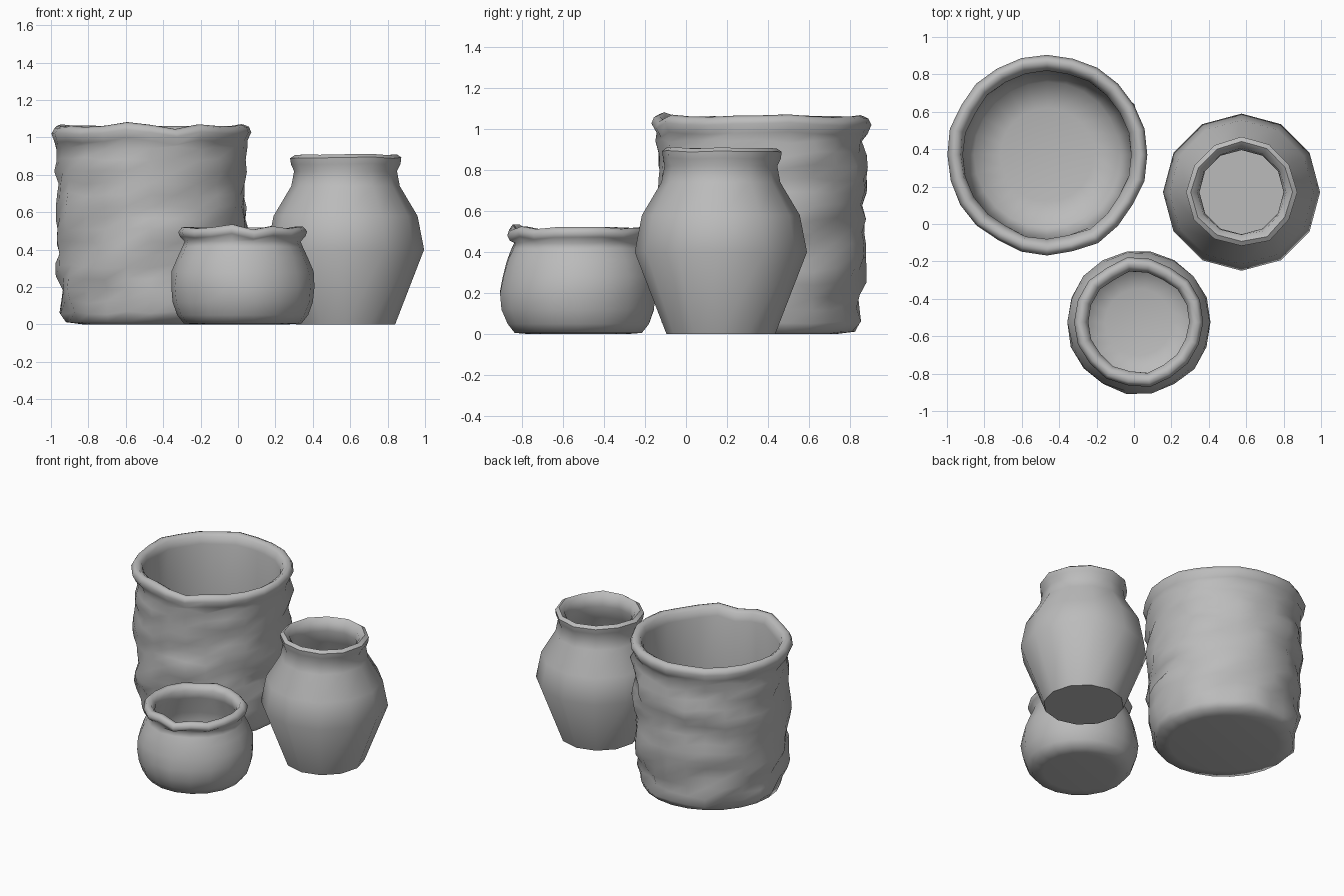
import bpy, bmesh, math
from mathutils import Vector, noise

if "Cube" in bpy.data.objects:
    bpy.data.objects.remove(bpy.data.objects["Cube"])

clay = bpy.data.materials.new("grey_clay")
clay.use_nodes = True
GREY = (0.5, 0.5, 0.5, 1)
clay.diffuse_color = GREY
clay.node_tree.nodes["Principled BSDF"].inputs["Base Color"].default_value = GREY


def lathe(name, centre, profile, sides, bump=0.0, wobble=0.0, angle=60, rim_z=9.0, phase=0.0):
    """Turn a closed-bottom profile (outer foot up, over the lip, down to the inner floor)."""
    bm = bmesh.new()
    top = max(z for r, z in profile)
    lip = max(range(len(profile)), key=lambda i: profile[i][1])
    rings = []
    for i, (r, z) in enumerate(profile):
        ring = []
        for s in range(sides):
            a = phase + math.tau * s / sides
            d = Vector((math.cos(a), math.sin(a), 0))
            rr, zz = r, z
            # hand-worked lumps on the outer wall, uneven height on the lip
            if i < lip and 0.05 < z < rim_z:
                rr += bump * noise.noise(Vector((d.x * 3, d.y * 3, z * 9)))
                zz += bump * 0.5 * noise.noise(Vector((d.x * 4, d.y * 4, z * 5 + 7)))
            if z >= rim_z:
                zz += wobble * (noise.noise(d * 2.2) - 0.2)
                rr += wobble * 0.6 * noise.noise(d * 3 + Vector((5, 2, z * 4)))
            ring.append(bm.verts.new((d.x * rr, d.y * rr, zz)))
        rings.append(ring)
    for lo, hi in zip(rings, rings[1:]):
        for s in range(sides):
            t = (s + 1) % sides
            bm.faces.new((lo[s], lo[t], hi[t], hi[s]))
    bm.faces.new(rings[0][::-1])
    bm.faces.new(rings[-1])
    bmesh.ops.recalc_face_normals(bm, faces=bm.faces)
    mesh = bpy.data.meshes.new(name)
    bm.to_mesh(mesh)
    bm.free()
    mesh.materials.append(clay)
    ob = bpy.data.objects.new(name, mesh)
    ob.location = (*centre, 0)
    bpy.context.collection.objects.link(ob)
    bpy.ops.object.select_all(action='DESELECT')
    ob.select_set(True)
    bpy.context.view_layer.objects.active = ob
    bpy.ops.object.shade_smooth_by_angle(angle=math.radians(angle))
    return ob


# Tall straight pot with a lumpy wall and rolled lip
wall = [(0.475 + 0.03 * min(1, k / 5), 0.06 + 0.063 * k) for k in range(15)]
lathe("large_pot", (-0.465, 0.37),
      [(0.36, 0), (0.455, 0.012)] + wall +
      [(0.515, 0.985), (0.535, 1.03), (0.52, 1.06), (0.495, 1.07), (0.465, 1.05),
       (0.45, 1.0), (0.45, 0.6), (0.435, 0.2), (0.39, 0.08), (0.25, 0.05)],
      24, bump=0.05, wobble=0.03, angle=80, rim_z=0.98)

# Squat round pot with a flared lip
lathe("small_pot", (0.025, -0.525),
      [(0.24, 0), (0.315, 0.006), (0.35, 0.05), (0.375, 0.12), (0.384, 0.2), (0.375, 0.28),
       (0.35, 0.36), (0.325, 0.415), (0.31, 0.445), (0.335, 0.475), (0.345, 0.5),
       (0.325, 0.525), (0.295, 0.525), (0.27, 0.49), (0.275, 0.43), (0.33, 0.3),
       (0.34, 0.18), (0.29, 0.07), (0.18, 0.04)],
      18, bump=0.012, wobble=0.025, angle=80, rim_z=0.46)

# Shouldered vase with a narrow collar
lathe("vase", (0.575, 0.17),
      [(0.265, 0), (0.42, 0.4), (0.385, 0.58), (0.29, 0.74), (0.275, 0.82), (0.29, 0.86),
       (0.295, 0.895), (0.27, 0.912), (0.235, 0.885), (0.225, 0.82), (0.25, 0.73),
       (0.34, 0.57), (0.37, 0.4), (0.24, 0.04)],
      12, wobble=0.02, angle=60, rim_z=0.85)
